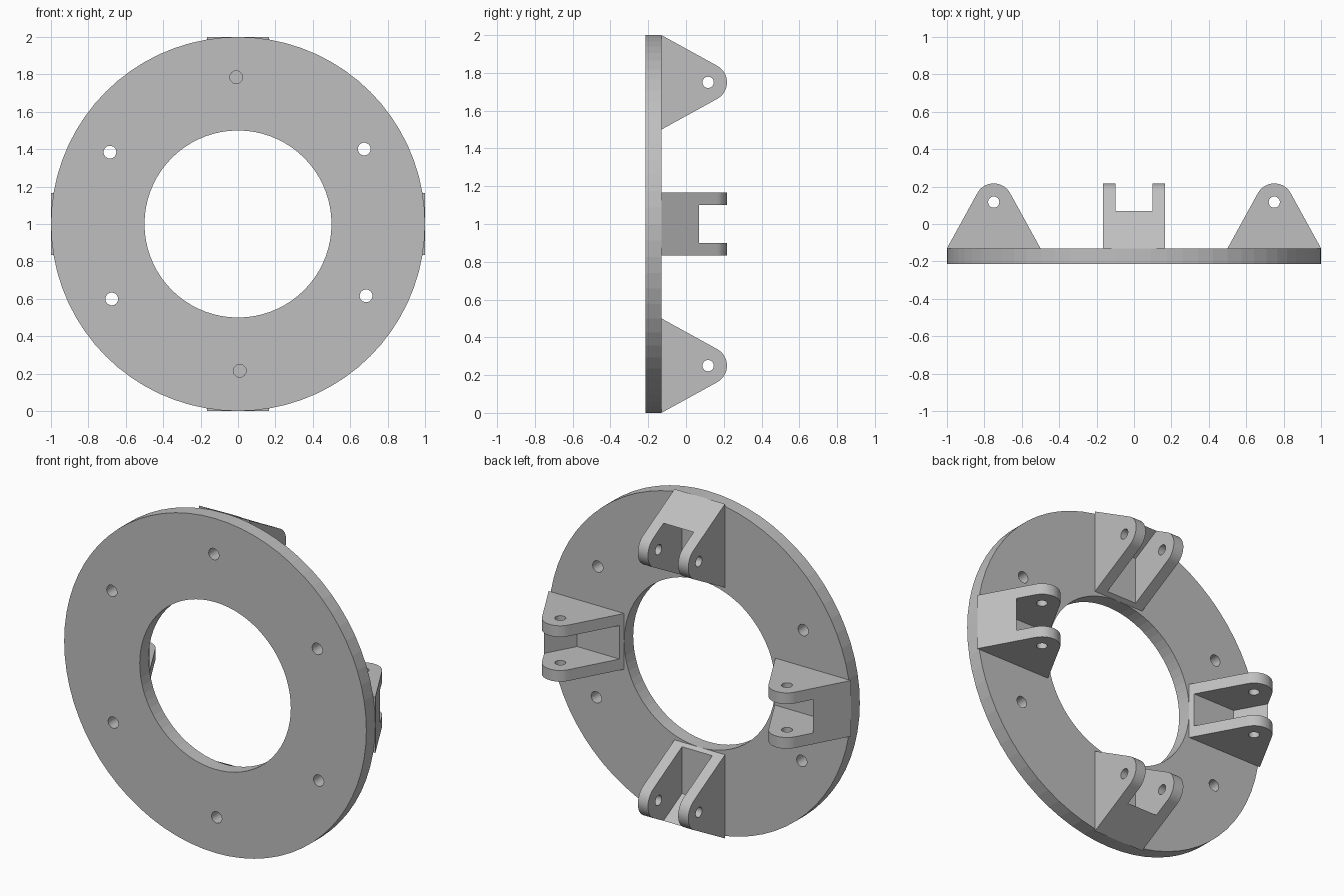
import bpy, bmesh
from math import sin, cos, pi, radians, acos, atan2, hypot
from mathutils import Matrix

if "Cube" in bpy.data.objects:
    bpy.data.objects.remove(bpy.data.objects["Cube"])

grey = bpy.data.materials.new("plain_grey")
grey.use_nodes = True
colour = (0.52, 0.52, 0.52, 1)
grey.diffuse_color = colour
grey.node_tree.nodes["Principled BSDF"].inputs["Base Color"].default_value = colour


def circle(x, y, r, n):
    return [(x + r * cos(2 * pi * i / n), y + r * sin(2 * pi * i / n)) for i in range(n)]


def plate(loops, low, high):
    """Extrude an outline with holes from local z low to high, as a mesh."""
    curve = bpy.data.curves.new("outline", "CURVE")
    curve.dimensions = "2D"
    curve.fill_mode = "BOTH"
    curve.extrude = (high - low) / 2
    for loop in loops:
        spline = curve.splines.new("POLY")
        spline.points.add(len(loop) - 1)
        for point, (x, y) in zip(spline.points, loop):
            point.co = (x, y, 0, 1)
        spline.use_cyclic_u = True
    helper = bpy.data.objects.new("outline", curve)
    mesh = bpy.data.meshes.new_from_object(helper)
    mesh.transform(Matrix.Translation((0, 0, (low + high) / 2)))
    bpy.data.objects.remove(helper)
    bpy.data.curves.remove(curve)
    return mesh


def build(name, meshes, matrix):
    """Join plates into one placed object."""
    bm = bmesh.new()
    for mesh in meshes:
        part = bmesh.new()
        part.from_mesh(mesh)
        bmesh.ops.remove_doubles(part, verts=part.verts, dist=0.0001)
        bmesh.ops.recalc_face_normals(part, faces=part.faces)
        part.to_mesh(mesh)
        part.free()
        bm.from_mesh(mesh)
    bm.transform(matrix)
    result = bpy.data.meshes.new(name)
    bm.to_mesh(result)
    bm.free()
    result.polygons.foreach_set("use_smooth", [False] * len(result.polygons))
    result.materials.clear()
    result.materials.append(grey)
    for face in result.polygons:
        face.material_index = 0
    obj = bpy.data.objects.new(name, result)
    bpy.context.collection.objects.link(obj)
    return obj


# Flange ring with six bolt holes
FACE = -0.13
loops = [circle(0, 0, 1, 72), circle(0, 0, 0.5, 72)]
for i in range(6):
    a = radians(90.7 - 60 * i)
    loops.append(circle(0.785 * cos(a), 0.785 * sin(a), 0.034, 24))
build("flange_ring", [plate(loops, -FACE, 0.215)],
      Matrix.Translation((0, 0, 1)) @ Matrix.Rotation(pi / 2, 4, "X"))

# Clevis bracket outlines: radius across, depth up
PIN_R, PIN_Y, TIP = 0.75, 0.117, 0.1
half, drop = 0.25, PIN_Y - FACE
start = acos(TIP / hypot(half, drop)) - atan2(drop, half)
arc = [start + (pi - 2 * start) * i / 16 for i in range(17)]
ear = [(PIN_R - half, FACE), (PIN_R + half, FACE)]
ear += [(PIN_R + TIP * cos(a), PIN_Y + TIP * sin(a)) for a in arc]
lean = sin(start) / cos(start)
floor, lip = FACE + 0.025, 0.07
crest = PIN_R + half - lean * (lip - FACE)
web = [(PIN_R - half, FACE), (PIN_R + half, FACE), (crest, lip),
       (crest - lean * (lip - floor), floor),
       (PIN_R - half + lean * (floor - FACE), floor)]
pin_hole = circle(PIN_R, PIN_Y, 0.03, 24)

# Four brackets: two ears joined by an outer web and a thin base
for i, name in enumerate(("left", "top", "right", "bottom")):
    a = i * pi / 2
    place = Matrix(((cos(a), 0, -sin(a), 0), (0, 1, 0, 0),
                    (sin(a), 0, cos(a), 1), (0, 0, 0, 1)))
    build(name + "_bracket",
          [plate([ear, pin_hole], -0.167, -0.1), plate([web], -0.1, 0.1),
           plate([ear, pin_hole], 0.1, 0.167)], place)
